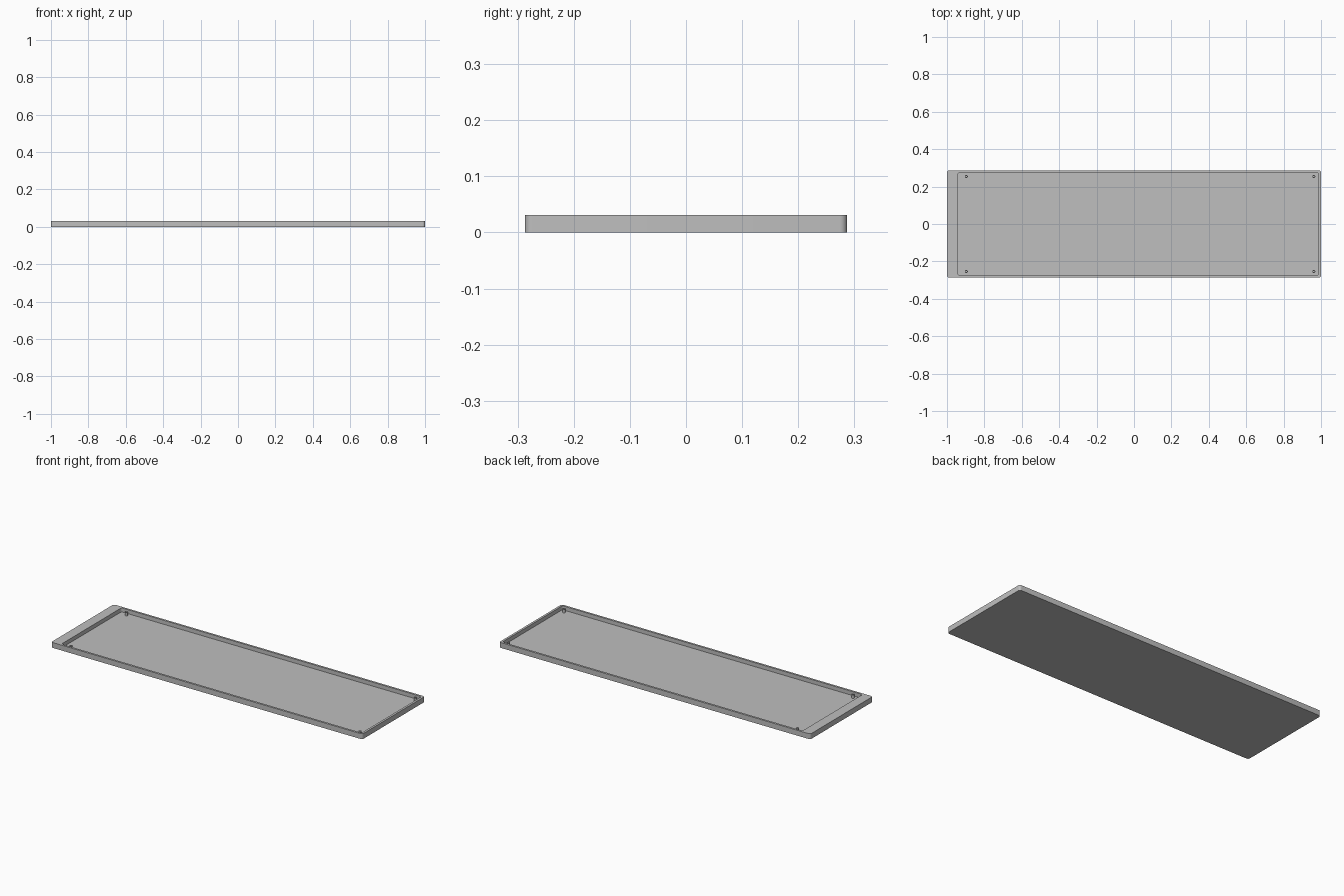
import bpy, bmesh, math

if "Cube" in bpy.data.objects:
    bpy.data.objects.remove(bpy.data.objects["Cube"])

HEIGHT = 0.031   # overall height of the tray
FLOOR = 0.008    # thickness of the floor
SEG = 6          # segments per rounded corner

grey = bpy.data.materials.new("light grey")
grey.diffuse_color = (0.52, 0.52, 0.52, 1)
grey.use_nodes = True
grey.node_tree.nodes["Principled BSDF"].inputs["Base Color"].default_value = grey.diffuse_color


def rounded_loop(bm, x0, x1, y0, y1, r, z):
    """Closed ring of vertices around a rounded rectangle."""
    corners = [(x1 - r, y1 - r), (x0 + r, y1 - r), (x0 + r, y0 + r), (x1 - r, y0 + r)]
    ring = []
    for i, (cx, cy) in enumerate(corners):
        for k in range(SEG + 1):
            a = math.pi / 2 * (i + k / SEG)
            ring.append(bm.verts.new((cx + r * math.cos(a), cy + r * math.sin(a), z)))
    return ring


def circle_loop(bm, x, y, r, z, n=20):
    return [bm.verts.new((x + r * math.cos(2 * math.pi * i / n),
                          y + r * math.sin(2 * math.pi * i / n), z)) for i in range(n)]


def skin(bm, rings):
    """Cap the first and last ring and join each ring to the next."""
    for a, b in zip(rings, rings[1:]):
        for i in range(len(a)):
            j = (i + 1) % len(a)
            bm.faces.new((a[i], a[j], b[j], b[i]))
    bm.faces.new(rings[0][::-1])
    bm.faces.new(rings[-1])


def finish(bm, name):
    bmesh.ops.recalc_face_normals(bm, faces=bm.faces[:])
    mesh = bpy.data.meshes.new(name)
    bm.to_mesh(mesh)
    bm.free()
    mesh.materials.append(grey)
    obj = bpy.data.objects.new(name, mesh)
    bpy.context.collection.objects.link(obj)
    bpy.ops.object.select_all(action='DESELECT')
    obj.select_set(True)
    bpy.context.view_layer.objects.active = obj
    bpy.ops.object.shade_smooth_by_angle(angle=math.radians(30))


# Tray: outer wall, rim, inner wall and recessed floor, wider rim on the left
bm = bmesh.new()
outer = (-1, 1, -0.287, 0.287, 0.013)
inner = (-0.942, 0.987, -0.275, 0.275, 0.012)
skin(bm, [rounded_loop(bm, *outer, 0), rounded_loop(bm, *outer, HEIGHT),
          rounded_loop(bm, *inner, HEIGHT), rounded_loop(bm, *inner, FLOOR)])
finish(bm, "tray")

# Corner posts: small standoffs with a shallow hole in the top
for side, x in (("left", -0.896), ("right", 0.962)):
    for end, y in (("front", -0.254), ("back", 0.254)):
        bm = bmesh.new()
        skin(bm, [circle_loop(bm, x, y, r, z) for r, z in
                  ((0.008, FLOOR - 0.002), (0.008, 0.027), (0.004, 0.027), (0.004, 0.012))])
        finish(bm, f"{end}_{side}_post")
